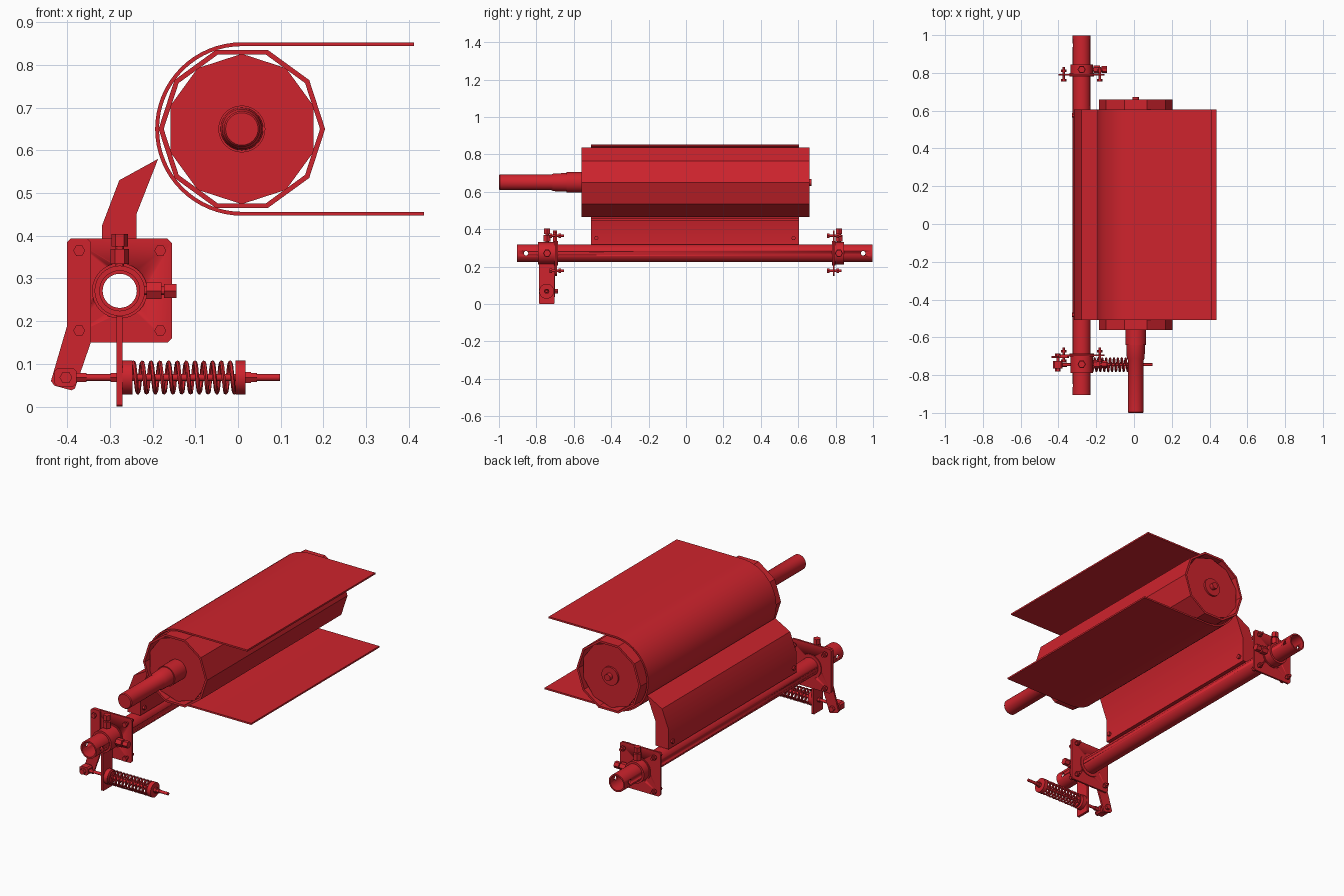
import bpy, bmesh, math
from mathutils import Vector

if "Cube" in bpy.data.objects:
    bpy.data.objects.remove(bpy.data.objects["Cube"])

red = bpy.data.materials.new("machine_red")
red.diffuse_color = (0.62, 0.017, 0.026, 1)
red.use_nodes = True
red.node_tree.nodes["Principled BSDF"].inputs["Base Color"].default_value = red.diffuse_color
TAU = math.tau


def place(axis, c, u, v, t):
    d = {'X': (t, u, v), 'Y': (u, t, v), 'Z': (u, v, t)}[axis]
    return Vector(c) + Vector(d)


def finish(ob):
    ob.data.materials.append(red)
    bpy.ops.object.select_all(action='DESELECT')
    ob.select_set(True)
    bpy.context.view_layer.objects.active = ob
    bpy.ops.object.shade_smooth_by_angle(angle=math.radians(30))
    return ob


def to_object(name, bm):
    bmesh.ops.remove_doubles(bm, verts=bm.verts, dist=1e-5)
    bmesh.ops.dissolve_degenerate(bm, edges=bm.edges, dist=1e-5)
    bmesh.ops.recalc_face_normals(bm, faces=bm.faces)
    me = bpy.data.meshes.new(name)
    bm.to_mesh(me)
    bm.free()
    ob = bpy.data.objects.new(name, me)
    bpy.context.collection.objects.link(ob)
    return finish(ob)


def lathe(name, prof, c, axis='Y', n=32, rot=0.0):
    """Revolve a closed (radius, offset) profile about an axis."""
    bm = bmesh.new()
    rings = [[bm.verts.new(place(axis, c, r * math.cos(rot + TAU * i / n),
                                 r * math.sin(rot + TAU * i / n), t))
              for r, t in prof] for i in range(n)]
    m = len(prof)
    for i in range(n):
        a, b = rings[i], rings[(i + 1) % n]
        for j in range(m):
            k = (j + 1) % m
            if prof[j][0] == 0 and prof[k][0] == 0:
                continue
            bm.faces.new((a[j], a[k], b[k], b[j]))
    return to_object(name, bm)


def cyl(name, r, lo, hi, c, axis='Y', n=32, rot=0.0, inner=0.0):
    return lathe(name, [(inner, lo), (r, lo), (r, hi), (inner, hi)], c, axis, n, rot)


def prism(name, pts, lo, hi, axis='Y'):
    bm = bmesh.new()
    lower = [bm.verts.new(place(axis, (0, 0, 0), u, v, lo)) for u, v in pts]
    upper = [bm.verts.new(place(axis, (0, 0, 0), u, v, hi)) for u, v in pts]
    bm.faces.new(lower)
    bm.faces.new(upper)
    for i in range(len(pts)):
        j = (i + 1) % len(pts)
        bm.faces.new((lower[i], lower[j], upper[j], upper[i]))
    return to_object(name, bm)


def chamfered(x0, x1, z0, z1, k):
    return [(x0 + k, z0), (x1 - k, z0), (x1, z0 + k), (x1, z1 - k),
            (x1 - k, z1), (x0 + k, z1), (x0, z1 - k), (x0, z0 + k)]


def cut(ob, cutter):
    mod = ob.modifiers.new("hole", 'BOOLEAN')
    mod.operation, mod.object, mod.solver = 'DIFFERENCE', cutter, 'EXACT'
    bpy.context.view_layer.objects.active = ob
    bpy.ops.object.modifier_apply(modifier=mod.name)
    bpy.data.objects.remove(cutter)


# Drum: ten-sided open shell, recessed end discs, stepped shaft
DC = (0.009, 0, 0.65)
cyl("drum_shell", 0.195, -0.56, 0.66, DC, n=10, inner=0.183)
for side, y in (("front", -0.54), ("back", 0.63)):
    cyl(f"drum_{side}_disc", 0.176, y, y + 0.01, DC, n=10, rot=math.radians(18))
lathe("drum_shaft", [(0, -1.0), (0.038, -1.0), (0.042, -0.995), (0.042, -0.72),
                     (0.047, -0.71), (0.05, -0.64), (0.055, -0.64), (0.055, -0.53),
                     (0, -0.53)], DC)
lathe("drum_back_hub", [(0, 0.63), (0.05, 0.63), (0.05, 0.65), (0.018, 0.65),
                        (0.018, 0.672), (0, 0.672)], DC)

# Belt wrapped around the drum's left half
path_out, path_in = [(0.412, 0.853)], [(0.412, 0.844)]
for i in range(33):
    a = math.pi / 2 + math.pi * i / 32
    for path, r in ((path_out, 0.203), (path_in, 0.194)):
        path.append((DC[0] + r * math.cos(a), DC[2] + r * math.sin(a)))
path_out.append((0.436, 0.447))
path_in.append((0.436, 0.456))
prism("belt", path_out + path_in[::-1], -0.508, 0.605)

# Support pole with a pin hole near each end
PX, PZ = -0.277, 0.271
PC = (PX, 0, PZ)
pole = cyl("support_pole", 0.048, -0.904, 0.998, PC, inner=0.04)
for y in (-0.855, 0.947):
    cut(pole, cyl("pin_hole", 0.012, -0.1, 0.1, (PX, y, PZ), 'X', 16))

# Scraper blade and its bolts
prism("scraper_blade", [(-0.318, 0.318), (-0.238, 0.318), (-0.238, 0.45),
                        (-0.187, 0.58), (-0.278, 0.53), (-0.318, 0.425)], -0.508, 0.605)
for y in (-0.48, 0.575):
    cyl("blade_bolt", 0.012, -0.05, 0.05, (PX, y, 0.352), 'X', 6)

# End brackets: plate, collar, corner bolts and set screws
for side, y, lo, hi in (("front", -0.695, -0.79, -0.695), ("back", 0.79, 0.79, 0.845)):
    plate = prism(f"{side}_plate", chamfered(-0.4, -0.155, 0.15, 0.393, 0.01),
                  y - 0.005, y + 0.005)
    cut(plate, cyl("bore", 0.047, -0.05, 0.05, (PX, y, PZ)))
    cyl(f"{side}_collar", 0.059, lo, hi, PC, inner=0.047)
    cyl(f"{side}_flange", 0.065, y - 0.01, y + 0.01, PC, inner=0.047)
    for x in (-0.372, -0.182):
        for z in (0.365, 0.178):
            c = (x, y, z)
            cyl("corner_bolt_shank", 0.007, -0.035, 0.042, c, n=12)
            cyl("corner_bolt_head", 0.014, -0.035, -0.022, c, n=6)
            cyl("corner_bolt_nut", 0.014, 0.014, 0.028, c, n=6)
    mid = (lo + hi) / 2
    for axis in 'ZX':
        c = (PX, mid, PZ)
        cyl("set_screw_shank", 0.01, 0.046, 0.12, c, axis, 12)
        cyl("set_screw_nut", 0.022, 0.063, 0.098, c, axis, 6)
        cyl("set_screw_head", 0.019, 0.104, 0.133, c, axis, 6)

# Lever arm on the front plate
prism("lever_arm", [(-0.4, 0.385), (-0.392, 0.393), (-0.352, 0.393), (-0.344, 0.385),
                    (-0.344, 0.152), (-0.382, 0.042), (-0.39, 0.038), (-0.43, 0.049),
                    (-0.438, 0.06), (-0.4, 0.19)], -0.71, -0.70)

# Hanging spring plate, welded below the front collar
SY, SZ = -0.745, 0.068
prism("spring_plate", chamfered(-0.787, -0.703, 0.0, 0.215, 0.004), -0.284, -0.27, 'X')

# Tension rod with rod end, nuts, spring cups
SC = (0, SY, SZ)
cyl("tension_rod", 0.008, -0.39, 0.098, SC, 'X', 16)
prism("rod_end", chamfered(-0.43, -0.378, 0.047, 0.09, 0.008), -0.765, -0.725)
cyl("rod_end_bolt", 0.008, -0.78, -0.685, (-0.403, 0, SZ), n=16)
cyl("rod_end_bolt_head", 0.015, -0.782, -0.765, (-0.403, 0, SZ), n=6)
cyl("rod_end_bolt_nut", 0.015, -0.70, -0.685, (-0.403, 0, SZ), n=6)
for x0, x1, r in ((-0.378, -0.355, 0.012), (-0.298, -0.284, 0.012),
                  (0.017, 0.03, 0.015), (0.03, 0.045, 0.012)):
    cyl("rod_nut", r, x0, x1, SC, 'X', 6)
for x0, x1 in ((-0.27, -0.247), (-0.006, 0.017)):
    cyl("spring_cup", 0.04, x0, x1, SC, 'X')

# Coil spring
TURNS, STEPS = 12, 20
cu = bpy.data.curves.new("coil_spring", 'CURVE')
cu.dimensions = '3D'
cu.bevel_depth, cu.bevel_resolution = 0.005, 1
sp = cu.splines.new('POLY')
sp.points.add(TURNS * STEPS)
for i, p in enumerate(sp.points):
    a = TAU * i / STEPS
    p.co = (-0.25 + 0.247 * i / (TURNS * STEPS), SY + 0.035 * math.cos(a),
            SZ + 0.035 * math.sin(a), 1)
spring = bpy.data.objects.new("coil_spring", cu)
bpy.context.collection.objects.link(spring)
bpy.ops.object.select_all(action='DESELECT')
spring.select_set(True)
bpy.context.view_layer.objects.active = spring
bpy.ops.object.convert(target='MESH')
finish(bpy.context.view_layer.objects.active)
